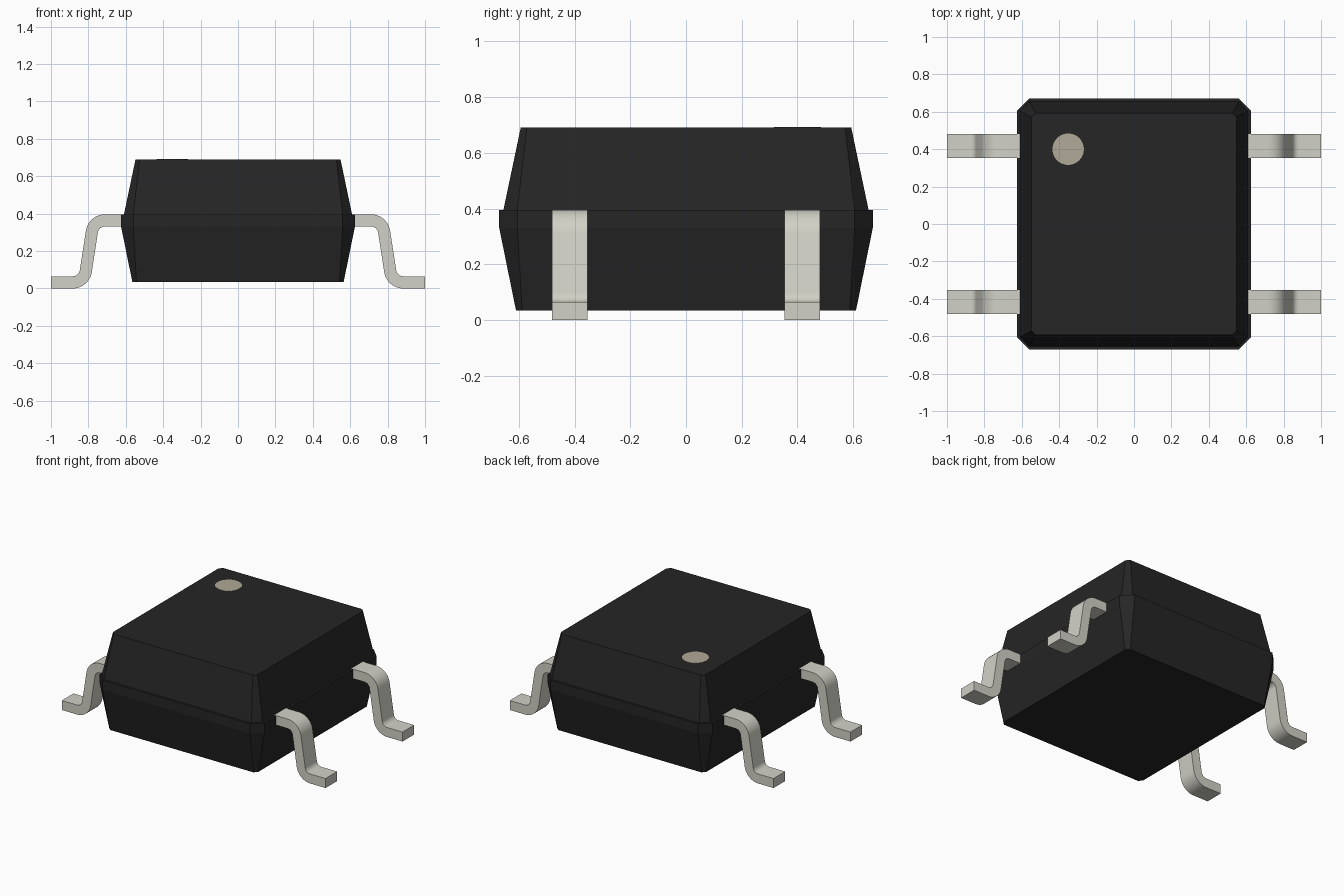
import bpy, bmesh, math
from mathutils import Vector

cube = bpy.data.objects.get("Cube")
if cube:
    bpy.data.objects.remove(cube, do_unlink=True)


def material(name, rgb):
    m = bpy.data.materials.new(name)
    m.use_nodes = True
    m.diffuse_color = (*rgb, 1)
    m.node_tree.nodes["Principled BSDF"].inputs["Base Color"].default_value = (*rgb, 1)
    return m


BLACK = material("black_plastic", (0.0195, 0.0188, 0.0188))
METAL = material("grey_metal", (0.645, 0.638, 0.572))
TAN = material("tan_marking", (0.435, 0.398, 0.316))


def finish(bm, name, mat, smooth=False):
    bmesh.ops.recalc_face_normals(bm, faces=bm.faces)
    mesh = bpy.data.meshes.new(name)
    bm.to_mesh(mesh)
    bm.free()
    mesh.materials.append(mat)
    obj = bpy.data.objects.new(name, mesh)
    bpy.context.collection.objects.link(obj)
    if smooth:
        bpy.ops.object.select_all(action='DESELECT')
        bpy.context.view_layer.objects.active = obj
        obj.select_set(True)
        bpy.ops.object.shade_smooth_by_angle(angle=math.radians(35))
    return obj


# Body: chamfered rectangles stacked as (half x, half y, chamfer, z)
def ring(bm, hx, hy, c, z):
    pts = []
    for sx, sy in ((1, 1), (-1, 1), (-1, -1), (1, -1)):
        pair = [(sx * hx, sy * (hy - c), z), (sx * (hx - c), sy * hy, z)]
        pts += pair if sx * sy > 0 else pair[::-1]
    return [bm.verts.new(p) for p in pts]


sections = [
    (0.565, 0.610, 0.022, 0.035),
    (0.625, 0.670, 0.065, 0.330),
    (0.625, 0.670, 0.065, 0.395),
    (0.610, 0.655, 0.050, 0.395),
    (0.548, 0.593, 0.022, 0.690),
]
bm = bmesh.new()
rings = [ring(bm, *s) for s in sections]
for a, b in zip(rings, rings[1:]):
    for i in range(8):
        j = (i + 1) % 8
        bm.faces.new((a[i], a[j], b[j], b[i]))
bm.faces.new(rings[0])
bm.faces.new(rings[-1])
finish(bm, "body", BLACK)

# Pin one marking: thin disc on the top face
bm = bmesh.new()
bmesh.ops.create_cone(bm, cap_ends=True, segments=48, radius1=0.084, radius2=0.084, depth=0.004)
bmesh.ops.translate(bm, vec=(-0.352, 0.40, 0.690), verts=bm.verts)
finish(bm, "pin_one_marking", TAN)


# Leads: gull-wing centre line with rounded bends, thickened and given a width
def rounded_path(points, radius, steps=10):
    """Return (position, normal) pairs along the filleted path in the xz plane."""
    pts = [Vector(p) for p in points]
    d = [(b - a).normalized() for a, b in zip(pts, pts[1:])]
    out = [(pts[0], Vector((-d[0].y, d[0].x)))]
    for k in range(1, len(pts) - 1):
        n0 = Vector((-d[k - 1].y, d[k - 1].x))
        turn = math.atan2(d[k - 1].cross(d[k]), d[k - 1].dot(d[k]))
        side = math.copysign(1, turn)
        start = pts[k] - d[k - 1] * radius * math.tan(abs(turn) / 2)
        centre = start + n0 * side * radius
        for i in range(steps + 1):
            t = turn * i / steps
            n = Vector((n0.x * math.cos(t) - n0.y * math.sin(t),
                        n0.x * math.sin(t) + n0.y * math.cos(t)))
            out.append((centre - n * side * radius, n))
    out.append((pts[-1], Vector((-d[-1].y, d[-1].x))))
    return out


THICK, WIDTH = 0.065, 0.126
path = rounded_path([(0.54, 0.3635), (0.772, 0.3635), (0.823, 0.0325), (1.0, 0.0325)], 0.07)


def lead(name, side, y):
    bm = bmesh.new()
    rows = []
    for p, n in path:
        row = []
        for h, w in ((1, 1), (1, -1), (-1, -1), (-1, 1)):
            q = p + n * h * THICK / 2
            row.append(bm.verts.new((side * q.x, y + w * WIDTH / 2, q.y)))
        rows.append(row)
    for a, b in zip(rows, rows[1:]):
        for i in range(4):
            j = (i + 1) % 4
            bm.faces.new((a[i], a[j], b[j], b[i]))
    bm.faces.new(rows[0])
    bm.faces.new(rows[-1])
    finish(bm, name, METAL, smooth=True)


for side, sname in ((1, "left"), (-1, "right")):
    for y, yname in ((-0.417, "front"), (0.417, "back")):
        lead(f"{yname}_{sname}_lead", side, y)
